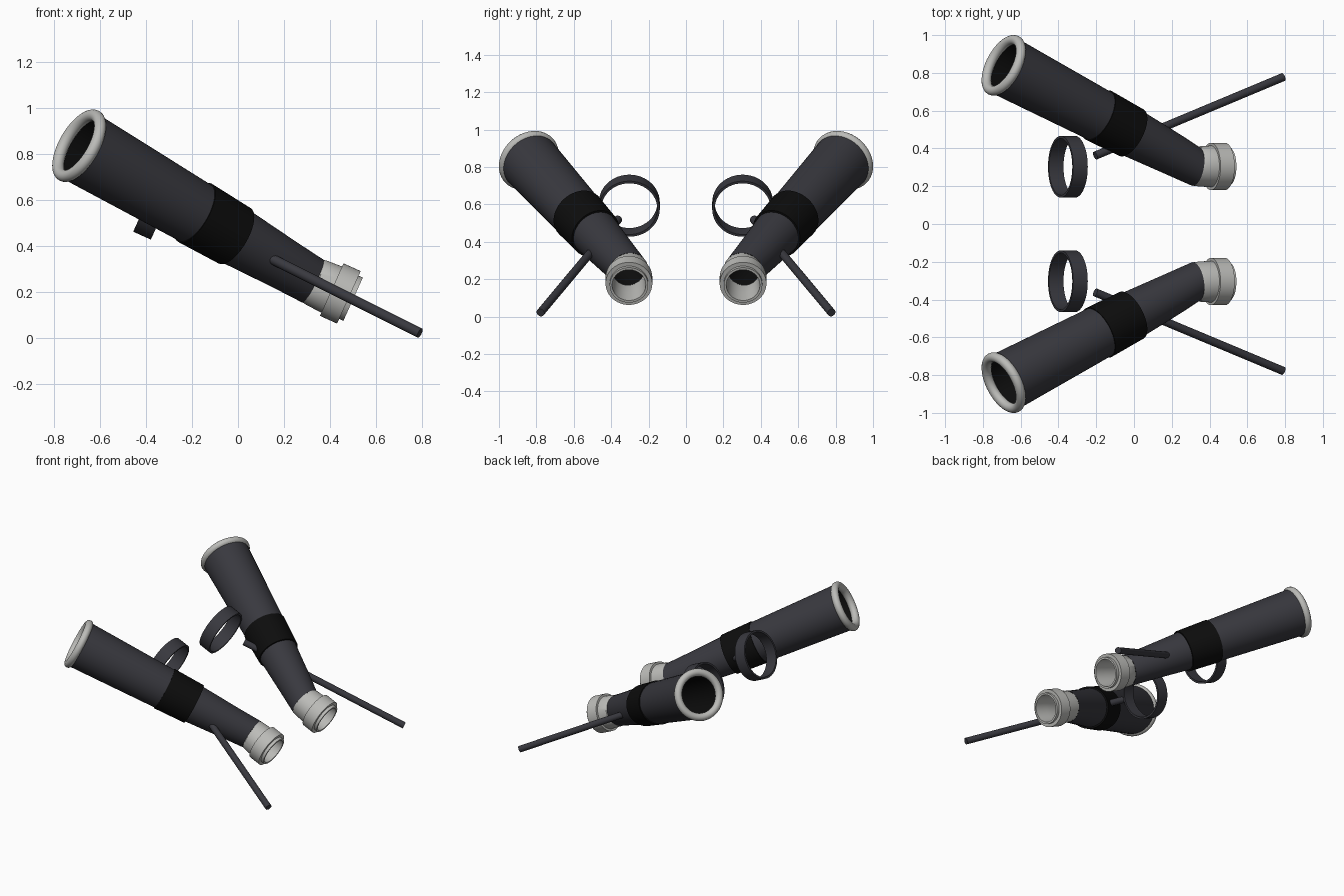
import bpy, bmesh, math
from mathutils import Vector

cube = bpy.data.objects.get("Cube")
if cube:
    bpy.data.objects.remove(cube, do_unlink=True)


def material(name, rgb, rough=0.5):
    m = bpy.data.materials.new(name)
    m.use_nodes = True
    m.diffuse_color = (*rgb, 1)
    node = m.node_tree.nodes["Principled BSDF"]
    node.inputs["Base Color"].default_value = (*rgb, 1)
    node.inputs["Roughness"].default_value = rough
    return m


DARK = material("charcoal", (0.040, 0.040, 0.049))
BLACK = material("black", (0.004, 0.004, 0.004))
SILVER = material("pale metal", (0.50, 0.50, 0.48))


def sweep(name, sections, mat, sides=48, closed=False, caps=False):
    """Join round sections (centre, axis, radius) and mirror them front to back."""
    bm = bmesh.new()
    rings = []
    for centre, axis, radius in sections:
        axis = Vector(axis).normalized()
        u = axis.cross(Vector((0, 1, 0))).normalized()
        v = axis.cross(u)
        angles = [2 * math.pi * i / sides for i in range(sides)]
        rings.append([bm.verts.new(Vector(centre) + radius * (u * math.cos(a) + v * math.sin(a)))
                      for a in angles])
    pairs = list(zip(rings, rings[1:]))
    if closed:
        pairs.append((rings[-1], rings[0]))
    for a, b in pairs:
        for i in range(sides):
            j = (i + 1) % sides
            bm.faces.new((a[i], a[j], b[j], b[i]))
    if caps:
        bm.faces.new(rings[0])
        bm.faces.new(rings[-1])
    bmesh.ops.recalc_face_normals(bm, faces=bm.faces)
    mesh = bpy.data.meshes.new(name)
    bm.to_mesh(mesh)
    bm.free()
    mesh.materials.append(mat)
    ob = bpy.data.objects.new(name, mesh)
    bpy.context.collection.objects.link(ob)
    mirror = ob.modifiers.new("Mirror", "MIRROR")
    mirror.use_axis = (False, True, False)
    mirror.use_mirror_merge = False
    bpy.ops.object.select_all(action="DESELECT")
    ob.select_set(True)
    bpy.context.view_layer.objects.active = ob
    bpy.ops.object.shade_smooth_by_angle(angle=math.radians(35))
    return ob


def lathe(name, centre, axis, profile, mat, **options):
    """Sweep a profile of (distance along axis, radius) on a straight axis."""
    axis = Vector(axis).normalized()
    return sweep(name, [(Vector(centre) + axis * d, axis, r) for d, r in profile], mat, **options)


# Shared axes
mouth = Vector((-0.69, 0.84, 0.835))
elbow = Vector((0.325, 0.305, 0.247))
tube_axis = (elbow - mouth).normalized()
tip_axis = Vector((0.91, 0, -0.41)).normalized()
end_axis = tube_axis * 0.35 + tip_axis * 0.65


def along(t):
    return mouth.lerp(elbow, t)


# Tapered barrel, mitred where it meets the nozzle
sweep("barrel", [(mouth, tube_axis, 0.160), (along(0.5), tube_axis, 0.140),
                 (along(0.67), tube_axis, 0.128), (along(0.88), tube_axis, 0.111),
                 (elbow, end_axis, 0.104)], DARK)

# Black lining inside the barrel
sweep("barrel_lining", [(mouth, tube_axis, 0.140), (along(0.5), tube_axis, 0.128),
                        (along(0.88), tube_axis, 0.100), (elbow, end_axis, 0.092)], BLACK)

# Rounded metal rim at the wide mouth
lip = [(0.026 * math.sin(a), 0.148 + 0.026 * math.cos(a))
       for a in (2 * math.pi * i / 16 for i in range(16))]
lathe("mouth_rim", mouth, tube_axis, lip, SILVER, closed=True)

# Black grip band around the middle
sweep("grip_band", [(along(0.495), tube_axis, 0.132), (along(0.495), tube_axis, 0.146),
                    (along(0.665), tube_axis, 0.139), (along(0.665), tube_axis, 0.120)],
      BLACK, closed=True)

# Stepped hollow nozzle
nozzle = [(0.02, 0.106), (0.09, 0.110), (0.09, 0.125), (0.172, 0.125), (0.172, 0.103),
          (0.192, 0.103), (0.192, 0.090), (0.10, 0.085), (0.02, 0.085)]
sections = [(elbow, end_axis, 0.087), (elbow, end_axis, 0.103)]
sections += [(elbow + tip_axis * d, tip_axis, r) for d, r in nozzle]
sweep("nozzle", sections, SILVER, closed=True)

# Thin hoop beside the barrel
lathe("side_hoop", (-0.35, 0.303, 0.593), tip_axis,
      [(-0.042, 0.163), (0.042, 0.163), (0.042, 0.150), (-0.042, 0.150)], DARK, closed=True)

# Slim rod passing through the barrel
rod_start = Vector((-0.205, 0.362, 0.52))
rod_end = Vector((0.79, 0.778, 0.021))
rod_axis = rod_end - rod_start
lathe("cross_rod", rod_start, rod_axis, [(0, 0.022), (rod_axis.length, 0.022)],
      DARK, sides=24, caps=True)
